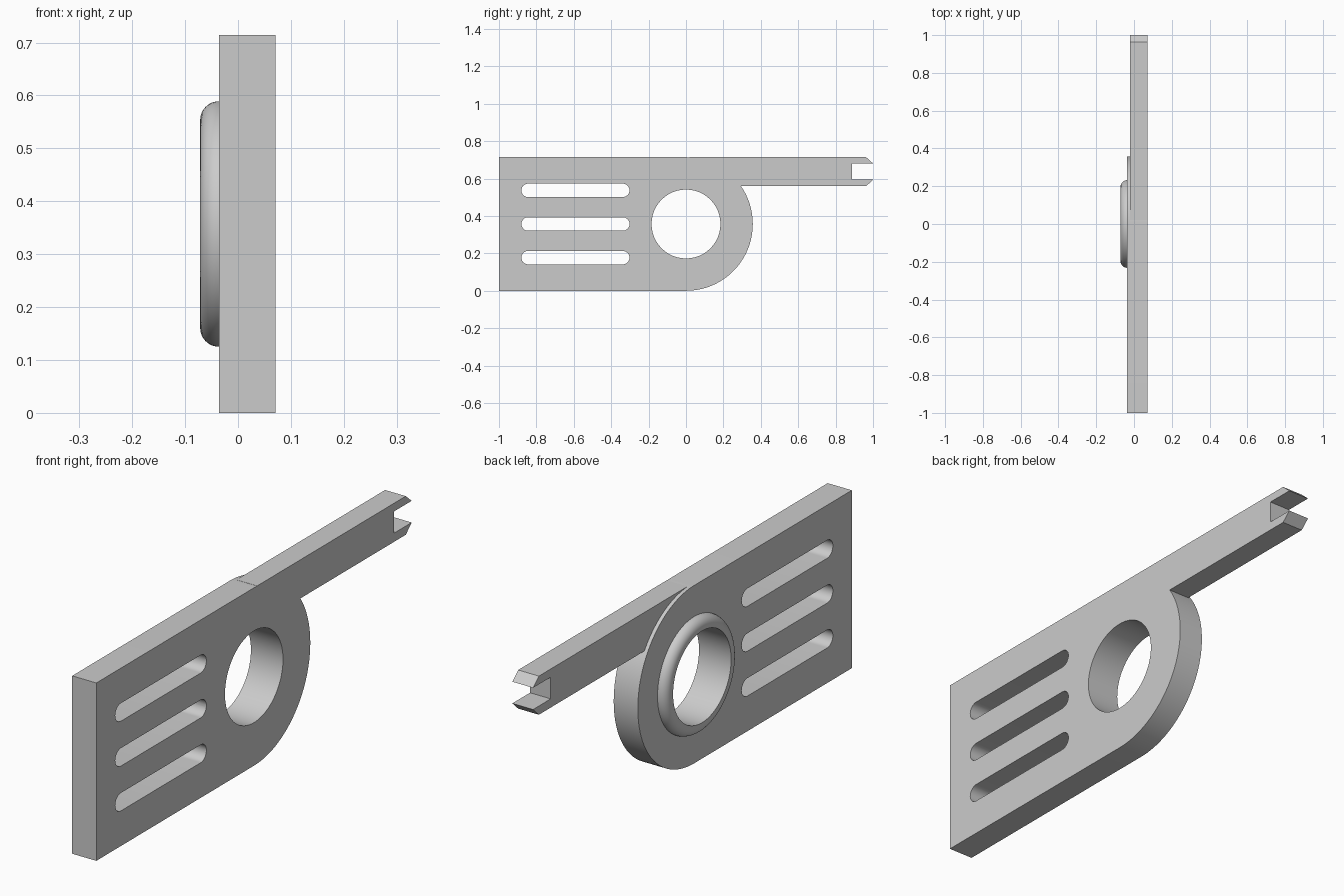
import bpy, bmesh
from math import sin, cos, pi, radians

if "Cube" in bpy.data.objects:
    bpy.data.objects.remove(bpy.data.objects["Cube"], do_unlink=True)

R = 0.357            # radius of the rounded end, also its centre height
BACK, FACE = 0.071, -0.036
ARM_FACE = -0.021
BOSS_R, BOSS_H = 0.232, 0.0355

grey = bpy.data.materials.new("plain grey")
grey.use_nodes = True
grey.diffuse_color = (0.6, 0.6, 0.6, 1)
grey.node_tree.nodes["Principled BSDF"].inputs["Base Color"].default_value = (0.6, 0.6, 0.6, 1)


def arc(cy, cz, r, start, end, n):
    """Points of an arc in the y-z plane, angles in degrees."""
    angles = [radians(start + (end - start) * i / n) for i in range(n + 1)]
    return [(cy + r * cos(a), cz + r * sin(a)) for a in angles]


def finish(name, bm):
    bmesh.ops.recalc_face_normals(bm, faces=bm.faces)
    mesh = bpy.data.meshes.new(name)
    bm.to_mesh(mesh)
    bm.free()
    mesh.materials.append(grey)
    obj = bpy.data.objects.new(name, mesh)
    bpy.context.collection.objects.link(obj)
    return obj


def loft(name, sections):
    """Closed solid through outlines given as (x, y-z points)."""
    bm = bmesh.new()
    rings = [[bm.verts.new((x, y, z)) for y, z in pts] for x, pts in sections]
    for a, b in zip(rings, rings[1:]):
        for i in range(len(a)):
            j = (i + 1) % len(a)
            bm.faces.new((a[i], a[j], b[j], b[i]))
    bm.faces.new(rings[0])
    bm.faces.new(rings[-1])
    return finish(name, bm)


def prism(name, pts, x0, x1):
    return loft(name, [(x0, pts), (x1, pts)])


def combine(target, tool, operation):
    """Apply a boolean and discard the tool."""
    tool.hide_render = True
    mod = target.modifiers.new(operation.lower(), "BOOLEAN")
    mod.operation, mod.solver, mod.object = operation, "EXACT", tool
    bpy.context.view_layer.objects.active = target
    bpy.ops.object.modifier_apply(modifier=mod.name)
    bpy.data.objects.remove(tool, do_unlink=True)


# Plate with one rounded end
plate = prism("plate", [(-1, 0)] + arc(0, R, R, -90, 90, 64) + [(-1, 2 * R)], FACE, BACK)

# Slightly thinner arm with a chamfered, notched tip
low, high = 0.559, 2 * R
tip = [(0.963, low), (1, 0.594), (0.888, 0.594), (0.888, 0.681), (1, 0.681), (0.963, high)]
combine(plate, prism("arm", [(0.02, low)] + tip + [(0.02, high)], ARM_FACE, BACK), "UNION")

# Boss with a rounded outer edge around the hole
sections = [(BACK - 0.03, arc(0, R, BOSS_R, 0, 360 - 3.75, 95))]
for i in range(11):
    a = i / 10 * pi / 2
    r = BOSS_R - BOSS_H * (1 - cos(a))
    sections.append((FACE - BOSS_H * sin(a), arc(0, R, r, 0, 360 - 3.75, 95)))
combine(plate, loft("boss", sections), "UNION")

# Round through hole
combine(plate, prism("hole", arc(0, R, 0.184, 0, 360 - 3.75, 95), -0.2, 0.2), "DIFFERENCE")

# Three slots with round ends
for k in (-1, 0, 1):
    z = R + 0.18 * k
    ends = arc(-0.338, z, 0.036, -90, 90, 16) + arc(-0.844, z, 0.036, 90, 270, 16)
    combine(plate, prism("slot", ends, -0.2, 0.2), "DIFFERENCE")

# Smooth curved walls, sharp edges kept
bpy.ops.object.select_all(action="DESELECT")
plate.select_set(True)
bpy.context.view_layer.objects.active = plate
bpy.ops.object.shade_smooth_by_angle(angle=radians(30))
